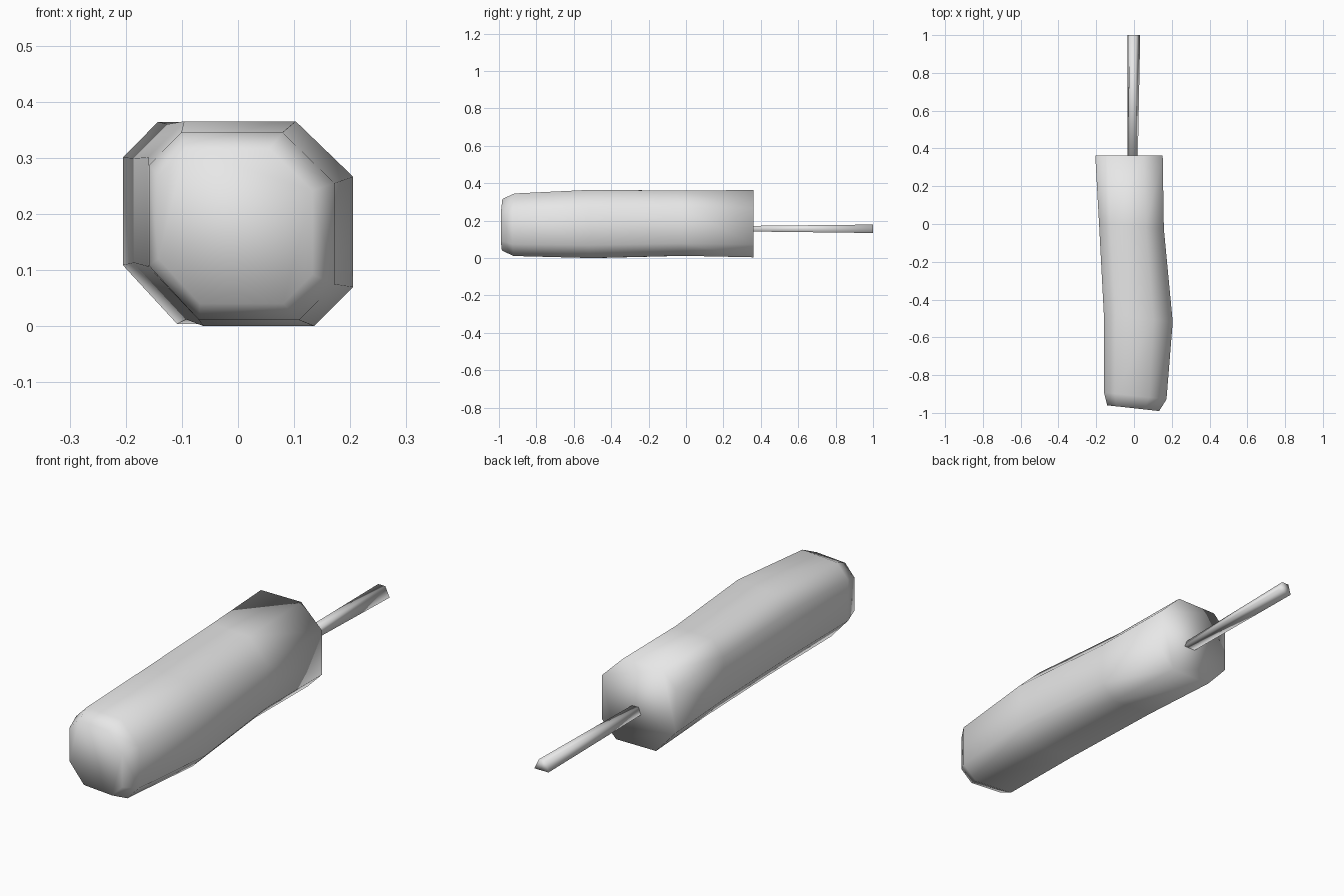
import bpy
import bmesh

cube = bpy.data.objects.get("Cube")
if cube:
    bpy.data.objects.remove(cube, do_unlink=True)

grey = bpy.data.materials.new("plain grey")
grey.use_nodes = True
colour = (0.8, 0.8, 0.8, 1)
grey.diffuse_color = colour
grey.node_tree.nodes["Principled BSDF"].inputs["Base Color"].default_value = colour


def loft(name, rings):
    """Skin a closed, smooth shaded solid over rings of points."""
    bm = bmesh.new()
    loops = [[bm.verts.new(p) for p in ring] for ring in rings]
    for a, b in zip(loops, loops[1:]):
        for i in range(len(a)):
            j = (i + 1) % len(a)
            bm.faces.new((a[i], a[j], b[j], b[i]))
    bm.faces.new(loops[0])
    bm.faces.new(loops[-1])
    bmesh.ops.recalc_face_normals(bm, faces=bm.faces)
    mesh = bpy.data.meshes.new(name)
    bm.to_mesh(mesh)
    bm.free()
    mesh.shade_smooth()
    mesh.materials.append(grey)
    obj = bpy.data.objects.new(name, mesh)
    bpy.context.collection.objects.link(obj)
    return obj


# Uneven octagon as fractions of the half width and half height
OCTAGON = [(0.44, 1), (1, 0.46), (1, -0.62), (0.62, -1),
           (-0.46, -1), (-1, -0.42), (-1, 0.65), (-0.65, 1)]

# Grip stations: y, slant, x low, x high, z low, z high
STATIONS = [
    (-0.975, -0.11, -0.142, 0.133, 0.04, 0.316),
    (-0.91, -0.11, -0.159, 0.172, 0.011, 0.345),
    (-0.495, -0.13, -0.16, 0.205, 0.0, 0.365),
    (-0.01, -0.08, -0.185, 0.158, 0.012, 0.36),
    (0.362, 0, -0.205, 0.152, 0.004, 0.364),
]


def grip_ring(y, slant, x0, x1, z0, z1):
    cx, cz, w, h = (x0 + x1) / 2, (z0 + z1) / 2, (x1 - x0) / 2, (z1 - z0) / 2
    return [(cx + u * w, y + slant * u * w, cz + v * h) for u, v in OCTAGON]


loft("grip", [grip_ring(*s) for s in STATIONS])


# Thin four-sided rod that widens toward its free end
def rod_ring(y, right, top_left, top_right, z0, z1):
    return [(-0.035, y, z0), (right, y, z0), (top_right, y, z1), (top_left, y, z1)]


loft("rod", [rod_ring(0.34, 0.02, -0.024, 0.008, 0.142, 0.172),
             rod_ring(1.0, 0.033, -0.022, 0.012, 0.134, 0.179)])
